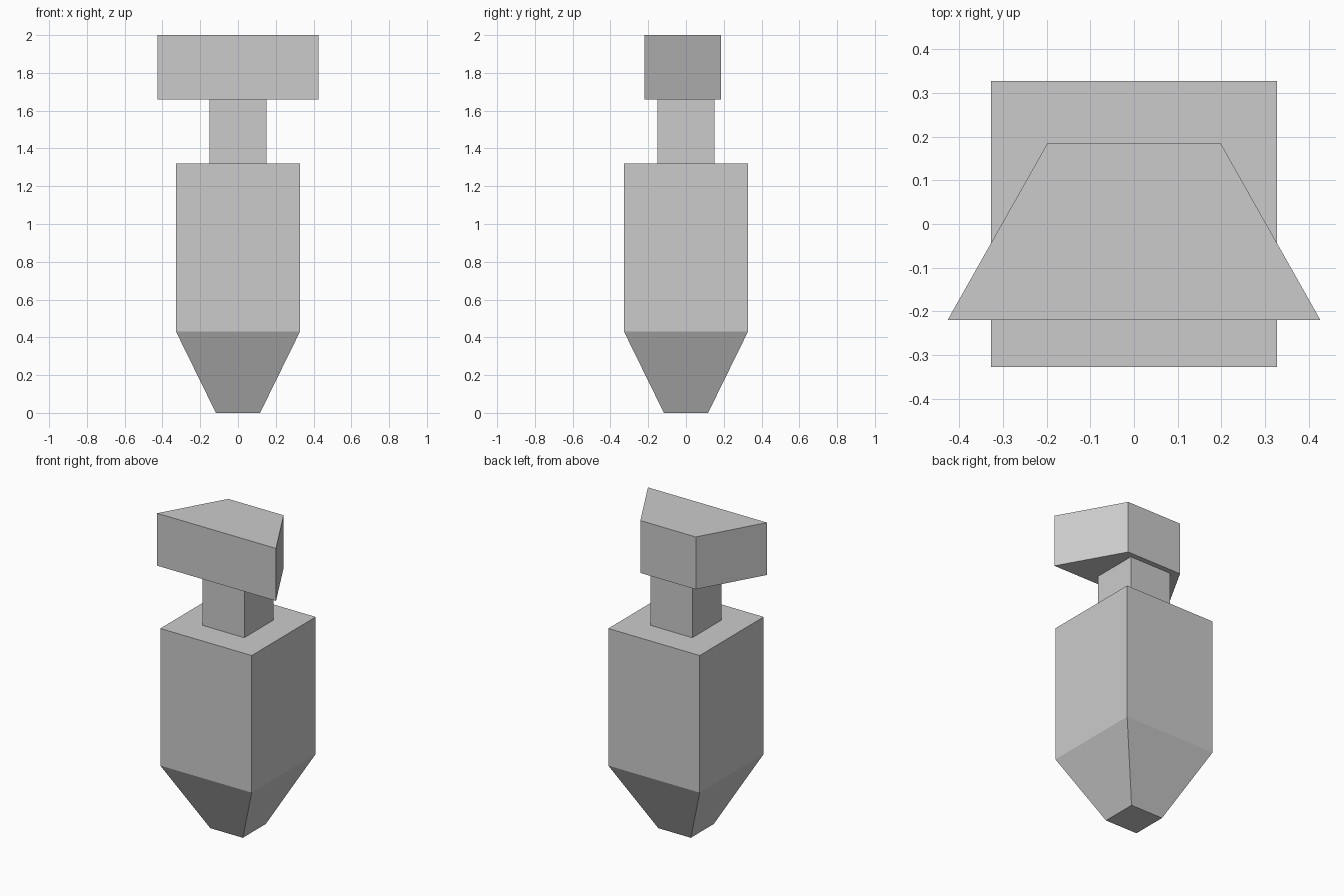
import bpy, bmesh

if "Cube" in bpy.data.objects:
    bpy.data.objects.remove(bpy.data.objects["Cube"])


def loft(name, sections):
    """Closed solid from (z, outline) sections, bottom to top."""
    bm = bmesh.new()
    rings = [[bm.verts.new((x, y, z)) for x, y in outline] for z, outline in sections]
    n = len(rings[0])
    bm.faces.new(rings[0][::-1])
    bm.faces.new(rings[-1])
    for low, high in zip(rings, rings[1:]):
        for i in range(n):
            j = (i + 1) % n
            bm.faces.new((low[i], low[j], high[j], high[i]))
    bmesh.ops.recalc_face_normals(bm, faces=bm.faces)
    mesh = bpy.data.meshes.new(name)
    bm.to_mesh(mesh)
    bm.free()
    obj = bpy.data.objects.new(name, mesh)
    bpy.context.collection.objects.link(obj)
    return obj


def trapezoid(front_half, back_half, y_front, y_back):
    return [(-front_half, y_front), (front_half, y_front),
            (back_half, y_back), (-back_half, y_back)]


def square(half):
    return trapezoid(half, half, -half, half)


# Square body with tapered tip
loft("body", [(0.0, square(0.117)), (0.43, square(0.328)), (1.32, square(0.328))])

# Square neck
loft("neck", [(1.32, square(0.15)), (1.66, square(0.15))])

# Wedge-shaped head, wide side to the front
head = trapezoid(0.427, 0.199, -0.22, 0.184)
loft("head", [(1.66, head), (2.0, head)])
